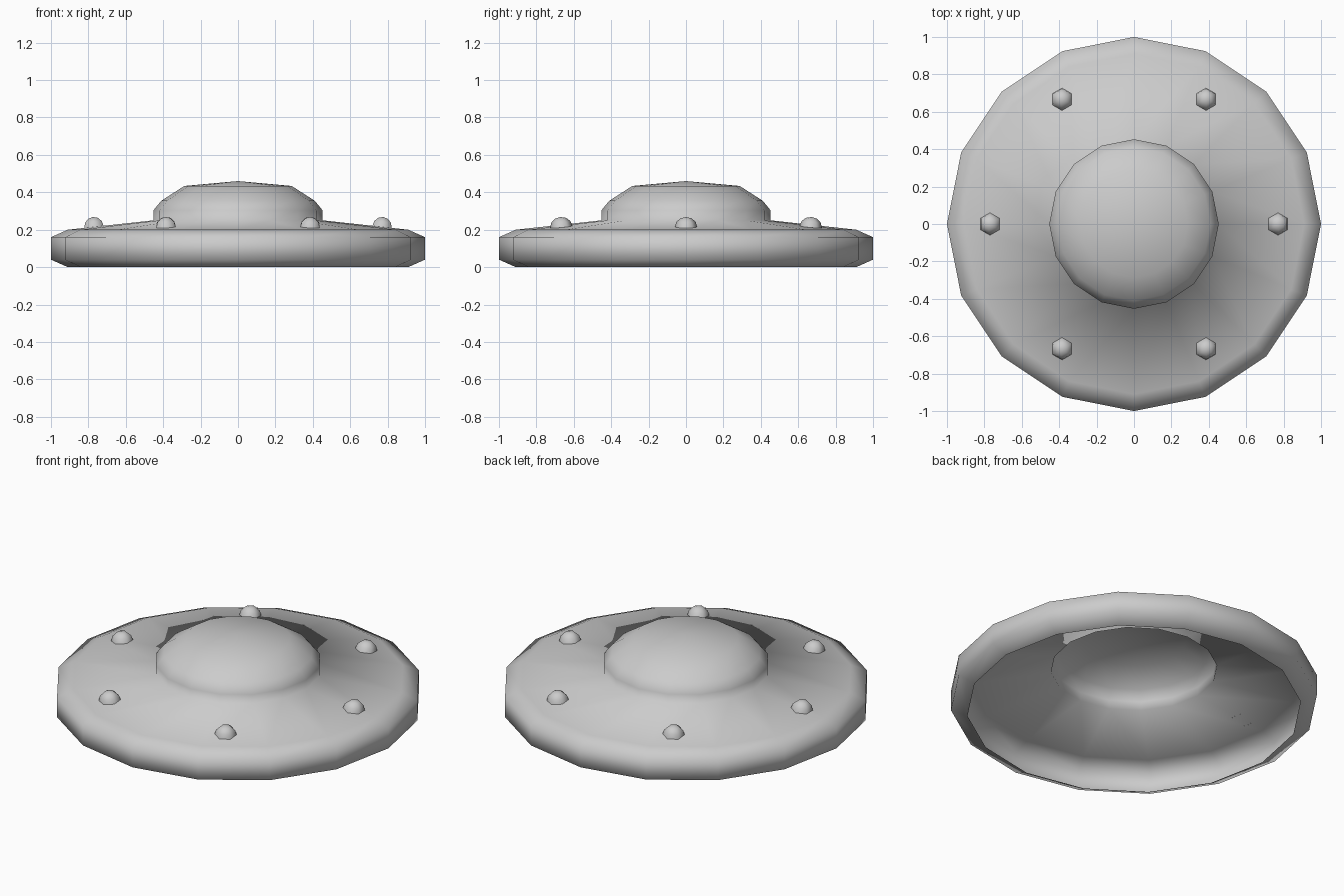
import bpy, bmesh
from math import cos, sin, pi, atan2
from mathutils import Matrix

if "Cube" in bpy.data.objects:
    bpy.data.objects.remove(bpy.data.objects["Cube"])


def lathe(name, profile, sides, start=0.0):
    """Open shell turned around z; profile runs bottom to top and ends on the axis."""
    bm = bmesh.new()
    rings = []
    for r, z in profile[:-1]:
        rings.append([bm.verts.new((r * cos(start + 2 * pi * i / sides),
                                    r * sin(start + 2 * pi * i / sides), z))
                      for i in range(sides)])
    tip = bm.verts.new((0, 0, profile[-1][1]))
    for i in range(sides):
        j = (i + 1) % sides
        for a, b in zip(rings, rings[1:]):
            bm.faces.new((a[i], a[j], b[j], b[i]))
        bm.faces.new((rings[-1][i], rings[-1][j], tip))
    for f in bm.faces:
        f.smooth = True
    mesh = bpy.data.meshes.new(name)
    bm.to_mesh(mesh)
    bm.free()
    obj = bpy.data.objects.new(name, mesh)
    bpy.context.collection.objects.link(obj)
    return obj


# saucer body: rounded rim, sloping deck and cabin dome, open underneath
rim_r, rim_z = 0.91, 0.20
dome_r, deck_z = 0.453, 0.25
lathe("saucer_hull", [(0.91, 0), (1, 0.04), (1, 0.16), (rim_r, rim_z),
                      (dome_r, deck_z), (dome_r, 0.303), (0.41, 0.355),
                      (0.287, 0.434), (0, 0.46)], 16)

# six hexagonal lamp domes sitting on the deck slope
slope = atan2(deck_z - rim_z, rim_r - dome_r)
lamp_r = 0.77
lamp_z = rim_z + (rim_r - lamp_r) * (deck_z - rim_z) / (rim_r - dome_r) - 0.001
lamp_profile = [(0.06 * cos(k * pi / 6), 0.054 * sin(k * pi / 6)) for k in range(4)]
for n in range(6):
    lamp = lathe(f"deck_lamp_{n + 1}", lamp_profile, 6, pi / 6)
    lamp.matrix_world = (Matrix.Rotation(n * pi / 3, 4, 'Z')
                         @ Matrix.Translation((lamp_r, 0, lamp_z))
                         @ Matrix.Rotation(slope, 4, 'Y'))
